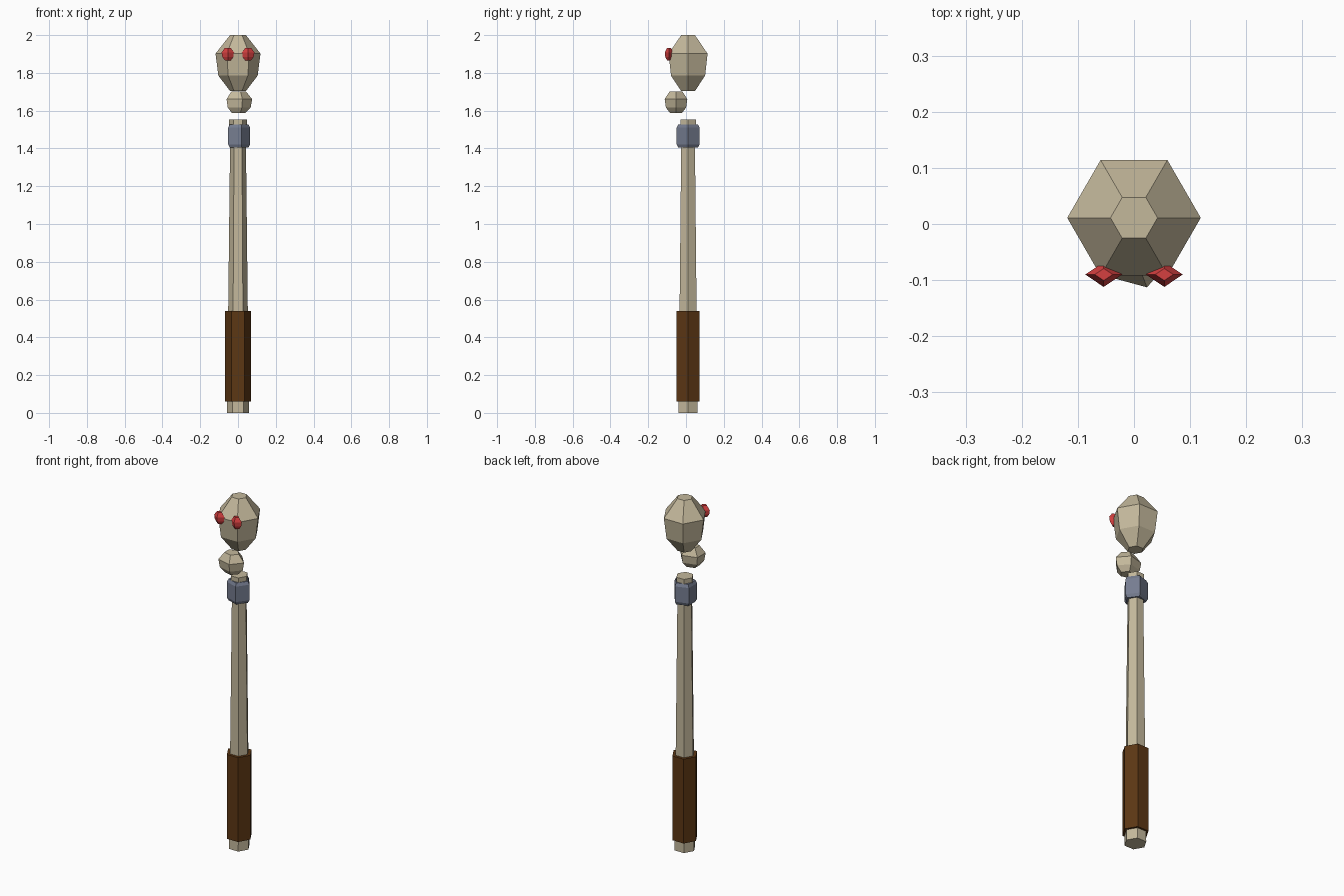
import bpy, bmesh, math

if "Cube" in bpy.data.objects:
    bpy.data.objects.remove(bpy.data.objects["Cube"])


def material(name, color):
    m = bpy.data.materials.new(name)
    m.diffuse_color = (*color, 1)
    m.use_nodes = True
    m.node_tree.nodes["Principled BSDF"].inputs["Base Color"].default_value = m.diffuse_color
    return m


BONE = material("bone", (0.55, 0.48, 0.33))
LEATHER = material("brown_leather", (0.107, 0.038, 0.007))
METAL = material("blue_grey_metal", (0.18, 0.205, 0.28))
RED = material("red_gem", (0.66, 0.05, 0.05))


def turned(name, sides, profile, mat, x=0.0, y=0.011, squash=1.0):
    """Flat-shaded, capped faceted body: profile is (height, radius), first corner on +x."""
    bm = bmesh.new()
    rings = []
    for z, r in profile:
        angles = [2 * math.pi * i / sides for i in range(sides)]
        rings.append([bm.verts.new((x + r * math.cos(a), y + r * squash * math.sin(a), z))
                      for a in angles])
    for low, high in zip(rings, rings[1:]):
        for i in range(sides):
            j = (i + 1) % sides
            bm.faces.new((low[i], low[j], high[j], high[i]))
    bm.faces.new(rings[0][::-1])
    bm.faces.new(rings[-1])
    bmesh.ops.recalc_face_normals(bm, faces=bm.faces)
    mesh = bpy.data.meshes.new(name)
    bm.to_mesh(mesh)
    bm.free()
    mesh.materials.append(mat)
    obj = bpy.data.objects.new(name, mesh)
    bpy.context.collection.objects.link(obj)
    return obj


# Tapered six-sided shaft with a slightly wider end above the collar
turned("shaft", 6, [(0, 0.058), (1.42, 0.042), (1.5, 0.047), (1.553, 0.047)], BONE)

# Leather grip
turned("grip", 6, [(0.06, 0.07), (0.54, 0.07)], LEATHER)

# Five-sided chamfered collar
turned("collar", 5, [(1.405, 0.055), (1.422, 0.064), (1.51, 0.064), (1.527, 0.055)], METAL)

# Skull and floating jaw
turned("skull", 6, [(1.703, 0.041), (1.785, 0.104), (1.902, 0.119), (2.0, 0.042)], BONE)
turned("jaw", 5, [(1.588, 0.04), (1.617, 0.067), (1.661, 0.075), (1.702, 0.042)], BONE,
       y=-0.053, squash=0.84)

# Pair of four-sided gem eyes
for side, sx in (("left", -1), ("right", 1)):
    turned(side + "_eye", 4, [(1.866, 0.015), (1.884, 0.029), (1.908, 0.033), (1.932, 0.016)],
           RED, x=sx * 0.054, y=-0.09, squash=0.67)
